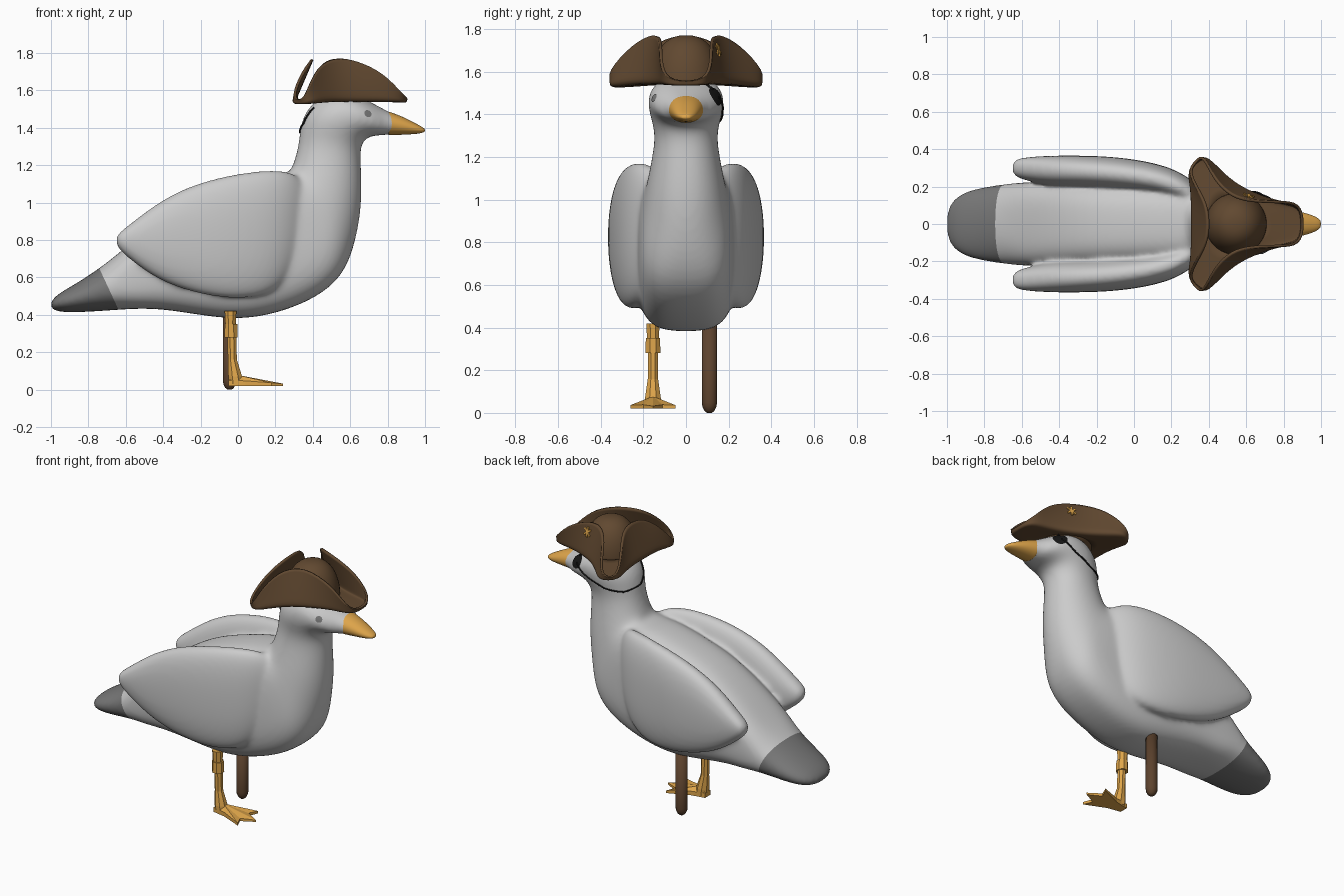
import bpy, bmesh
from math import sin, cos, pi
from mathutils import Vector, Matrix

cube = bpy.data.objects.get("Cube")
if cube:
    bpy.data.objects.remove(cube, do_unlink=True)


def material(name, r, g, b):
    m = bpy.data.materials.new(name)
    m.use_nodes = True
    m.diffuse_color = (r, g, b, 1)
    bsdf = next(n for n in m.node_tree.nodes if n.type == 'BSDF_PRINCIPLED')
    bsdf.inputs["Base Color"].default_value = (r, g, b, 1)
    return m


FEATHER = material("pale feathers", 0.6, 0.6, 0.6)
TAIL = material("dark grey", 0.19, 0.19, 0.19)
ORANGE = material("orange", 0.74, 0.38, 0.07)
LEATHER = material("hat brown", 0.12, 0.066, 0.03)
WOOD = material("wood brown", 0.11, 0.056, 0.027)
BLACK = material("black", 0.008, 0.008, 0.008)


def finish(name, bm, mat, smooth=True, subsurf=0, fix=True):
    if fix:
        bmesh.ops.recalc_face_normals(bm, faces=bm.faces[:])
    for f in bm.faces:
        f.smooth = smooth
    mesh = bpy.data.meshes.new(name)
    bm.to_mesh(mesh)
    bm.free()
    mesh.materials.append(mat)
    ob = bpy.data.objects.new(name, mesh)
    bpy.context.collection.objects.link(ob)
    if subsurf:
        ob.modifiers.new("smooth", 'SUBSURF').levels = subsurf
        ob.modifiers["smooth"].render_levels = subsurf
    return ob


def ring(center, u, v, n=16, power=2.0):
    # superellipse around center, spanned by u and v
    def bend(t):
        return (1 if t > 0 else -1) * abs(t) ** (2 / power)
    c, u, v = Vector(center), Vector(u), Vector(v)
    angles = [2 * pi * (i + 0.5) / n for i in range(n)]
    return [c + u * bend(cos(a)) + v * bend(sin(a)) for a in angles]


def loft(name, rings, mat, caps=True, **kw):
    bm = bmesh.new()
    rows = [[bm.verts.new(p) for p in r] for r in rings]
    for a, b in zip(rows, rows[1:]):
        for i in range(len(a)):
            j = (i + 1) % len(a)
            bm.faces.new((a[i], a[j], b[j], b[i]))
    if caps:
        bm.faces.new(rows[0])
        bm.faces.new(rows[-1])
    return finish(name, bm, mat, **kw)


# Body, tail and head: under point, upper point, half width
spine = [
    (-1.0, .43, -1.008, .462, .07), (-.96, .415, -.97, .51, .145),
    (-.87, .41, -.87, .565, .192), (-.64, .425, -.74, .65, .217),
    (-.55, .432, -.62, .745, .225), (-.40, .43, -.48, .87, .23),
    (-.20, .395, -.25, 1.03, .235), (0, .37, 0, 1.11, .238),
    (.20, .40, .15, 1.15, .235), (.42, .485, .24, 1.155, .228),
    (.57, .61, .28, 1.17, .214), (.635, .80, .29, 1.20, .196),
    (.667, 1.0, .31, 1.26, .172), (.66, 1.20, .325, 1.33, .148),
    (.655, 1.28, .33, 1.40, .152), (.675, 1.34, .352, 1.48, .174),
    (.72, 1.355, .43, 1.57, .182), (.76, 1.358, .56, 1.605, .172),
    (.79, 1.36, .70, 1.545, .134), (.805, 1.363, .80, 1.488, .085),
    (.95, 1.37, .95, 1.418, .045)]


def spine_ring(ax, az, bx, bz, w, power):
    a, b = Vector((ax, 0, az)), Vector((bx, 0, bz))
    return ring((a + b) / 2, (0, w, 0), (b - a) / 2, 20, power)


parts = [loft("body_core", [spine_ring(*row, 3.3 if 3 < k < 11 else 2.1)
                            for k, row in enumerate(spine)], FEATHER, subsurf=2)]

# Folded wings: x, bottom, top, centre y, half thickness
wing = [(-.655, .77, .825, .30, .04), (-.60, .71, .87, .297, .06),
        (-.45, .595, .99, .284, .083), (-.30, .53, 1.08, .28, .088),
        (-.10, .48, 1.145, .268, .094), (.10, .48, 1.178, .242, .09),
        (.24, .54, 1.183, .20, .086), (.33, .68, 1.15, .145, .075),
        (.40, .80, 1.05, .09, .05)]
for side in (1, -1):
    parts.append(loft("wing", [
        ring((x, side * y, (lo + hi) / 2), (0, t, 0), (0, side * .005, (hi - lo) / 2), 16, 2.4)
        for x, lo, hi, y, t in wing], FEATHER, subsurf=2))

# Blend body and wings into one skin, then cut the dark tail tip
graph = bpy.context.evaluated_depsgraph_get()
bm = bmesh.new()
for p in parts:
    bm.from_mesh(p.evaluated_get(graph).data)
for p in parts:
    bpy.data.objects.remove(p)
body = finish("body", bm, FEATHER, fix=False)
body.data.materials.append(TAIL)
remesh = body.modifiers.new("skin", 'REMESH')
remesh.mode, remesh.voxel_size = 'VOXEL', .012
relax = body.modifiers.new("relax", 'SMOOTH')
relax.factor, relax.iterations = .5, 18
graph = bpy.context.evaluated_depsgraph_get()
bm = bmesh.new()
bm.from_mesh(body.evaluated_get(graph).data)
body.modifiers.clear()
cut, toward = Vector((-.74, 0, .645)), Vector((-.215, 0, -.1))
bmesh.ops.bisect_plane(bm, geom=bm.verts[:] + bm.edges[:] + bm.faces[:],
                       plane_co=cut, plane_no=toward)
for f in bm.faces:
    f.smooth = True
    f.material_index = int((f.calc_center_median() - cut).dot(toward) > 0)
bm.to_mesh(body.data)
bm.free()

# Beak
beak = [(.80, 1.39, .80, 1.45, .04), (.803, 1.358, .80, 1.49, .086),
        (.81, 1.359, .81, 1.486, .084), (.88, 1.362, .88, 1.461, .069),
        (.95, 1.366, .95, 1.424, .05), (.985, 1.372, .985, 1.405, .032),
        (1.0, 1.379, 1.0, 1.393, .016)]
loft("beak", [spine_ring(*row, 2.1) for row in beak], ORANGE, subsurf=2)

# Peg leg with a rounded end
peg = [(0, .012), (.01, .024), (.03, .034), (.05, .036), (.42, .036)]
loft("peg_leg", [ring((-.045, .11, z), (r, 0, 0), (0, r, 0)) for z, r in peg], WOOD)

# Webbed leg: thigh, cuff and flared shin
LEG_Y = -.155
shin = [(-.04, .42, .034), (-.04, .35, .03), (-.037, .35, .036), (-.037, .28, .038),
        (-.033, .28, .026), (-.03, .16, .026), (-.015, .07, .04), (-.01, .03, .04)]
loft("right_leg", [ring((x, LEG_Y, z), (r, 0, 0), (0, r, 0), 8) for x, z, r in shin],
     ORANGE, smooth=False)

# Foot: three toes with webbing
half = [(-.05, .028), (.04, .045), (.18, .105), (.155, .045)]
outline = half + [(.24, 0)] + [(x, -y) for x, y in reversed(half)]
bm = bmesh.new()
low = [bm.verts.new((x, LEG_Y + y, .02)) for x, y in outline]
high = [bm.verts.new((x, LEG_Y + y, .05 - .075 * max(x, 0))) for x, y in outline]
peak = bm.verts.new((0, LEG_Y, .078))
bm.faces.new(low)
for i in range(len(outline)):
    j = (i + 1) % len(outline)
    bm.faces.new((low[i], low[j], high[j], high[i]))
    bm.faces.new((high[i], high[j], peak))
finish("right_foot", bm, ORANGE, smooth=False)

# Three-cornered hat brim: crease point then rim point, front to rear
brim_half = [
    (.895, 0, 1.54, .905, 0, 1.55), (.895, .095, 1.54, .89, .112, 1.57),
    (.78, .115, 1.54, .78, .118, 1.695), (.64, .165, 1.54, .63, .12, 1.76),
    (.53, .23, 1.54, .52, .145, 1.775), (.45, .305, 1.535, .425, .24, 1.735),
    (.385, .365, 1.53, .37, .375, 1.59), (.335, .33, 1.53, .33, .335, 1.54),
    (.29, .285, 1.53, .29, .285, 1.565), (.30, .20, 1.535, .34, .19, 1.69),
    (.30, .10, 1.54, .39, .10, 1.755), (.30, 0, 1.54, .40, 0, 1.77)]
brim = brim_half + [(a, -b, c, d, -e, f) for a, b, c, d, e, f in reversed(brim_half[1:-1])]
crease = [Vector(p[:3]) for p in brim]
rim = [Vector(p[3:]) for p in brim]
inner = [Vector((.54, 0, 1.55)) + Vector((p.x - .54, p.y, 0)).normalized() * .145 for p in crease]
hat = loft("hat_brim", [inner, crease, [a.lerp(b, .2) for a, b in zip(crease, rim)],
                        [a.lerp(b, .7) for a, b in zip(crease, rim)], rim],
           LEATHER, caps=False, subsurf=2)
thick = hat.modifiers.new("thickness", 'SOLIDIFY')
thick.thickness, thick.offset = .014, 0

# Hat crown
loft("hat_crown", [ring((.545, 0, 1.54 + .23 * sin(a)), (.165 * cos(a) ** .8, 0, 0),
                        (0, .165 * cos(a) ** .8, 0), 32)
                   for a in [pi / 2 * i / 14.2 for i in range(15)]], LEATHER)
graph = bpy.context.evaluated_depsgraph_get()


def snap(target, point, lift=.004):
    _, loc, normal, _ = target.evaluated_get(graph).closest_point_on_mesh(Vector(point))
    return loc + normal * lift, normal


def decal(name, target, center, radius, mat, stretch=1.0):
    # thin disc that follows the surface below it
    mid, normal = snap(target, center)
    turn = normal.to_track_quat('Z', 'Y')
    bm = bmesh.new()
    last = [bm.verts.new(mid)] * 20
    for r in (radius / 2, radius):
        spokes = [2 * pi * i / 20 for i in range(20)]
        row = [bm.verts.new(snap(target, mid + turn @ Vector(
            (r * cos(a), r * stretch * sin(a), 0)))[0]) for a in spokes]
        for i in range(20):
            corners = (last[i], row[i], row[(i + 1) % 20], last[(i + 1) % 20])
            bm.faces.new(tuple(dict.fromkeys(corners)))
        last = row
    finish(name, bm, mat, fix=False)


# Eye and eye patch
decal("right_eye", body, (.70, -.16, 1.48), .021, TAIL)
decal("eye_patch", body, (.70, .15, 1.49), .046, BLACK, 1.15)


def strap(name, points):
    # cord laid on the head
    path = [snap(body, Vector(a).lerp(Vector(b), i / 8))[0]
            for a, b in zip(points, points[1:]) for i in range(9)]
    curve = bpy.data.curves.new(name, 'CURVE')
    curve.dimensions = '3D'
    curve.bevel_depth, curve.bevel_resolution = .005, 1
    line = curve.splines.new('POLY')
    line.points.add(len(path) - 1)
    for p, q in zip(line.points, path):
        p.co = (*q, 1)
    curve.materials.append(BLACK)
    bpy.context.collection.objects.link(bpy.data.objects.new(name, curve))


strap("patch_strap", [(.69, .15, 1.48), (.60, .19, 1.41), (.48, .19, 1.365), (.37, .12, 1.355),
                      (.32, 0, 1.38), (.33, -.07, 1.43), (.37, -.11, 1.54)])
strap("patch_strap_top", [(.69, .13, 1.52), (.66, .07, 1.57)])

# Small crossed badge on the left flap
spot, normal = snap(hat, (.64, .24, 1.725), .003)
turn = normal.to_track_quat('Z', 'Y').to_matrix().to_4x4()
bm = bmesh.new()
for angle in (pi / 5, 4 * pi / 5, pi / 2):
    m = Matrix.Translation(spot) @ turn @ Matrix.Rotation(angle, 4, 'Z')
    bmesh.ops.create_cube(bm, size=1, matrix=m @ Matrix.Diagonal((.065, .012, .008, 1)))
finish("hat_badge", bm, ORANGE, smooth=False)
